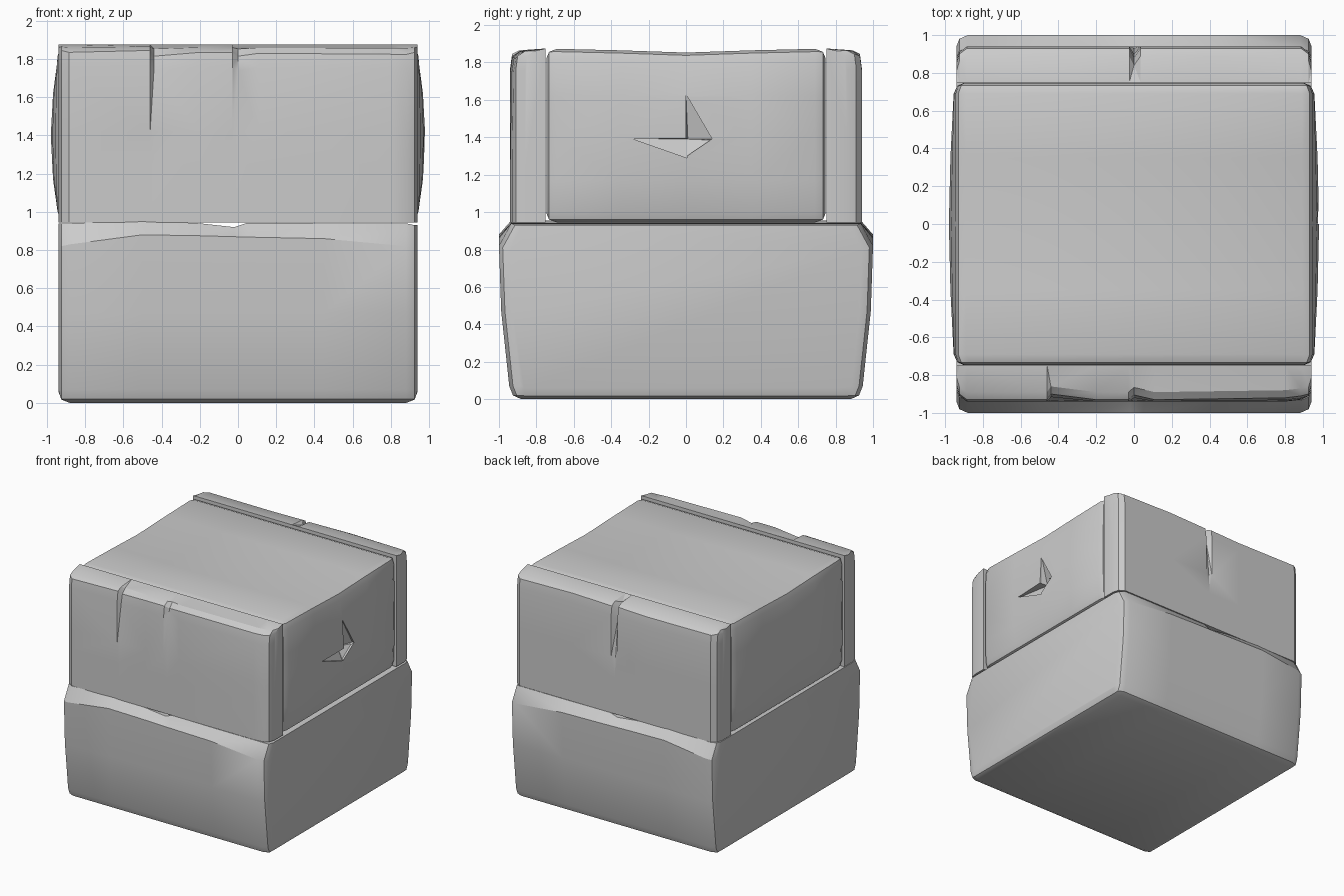
import bpy, bmesh
from math import radians

if "Cube" in bpy.data.objects:
    bpy.data.objects.remove(bpy.data.objects["Cube"])


def make(name, bm):
    bmesh.ops.recalc_face_normals(bm, faces=bm.faces)
    me = bpy.data.meshes.new(name)
    bm.to_mesh(me)
    bm.free()
    ob = bpy.data.objects.new(name, me)
    bpy.context.collection.objects.link(ob)
    return ob


def smooth(ob):
    bpy.ops.object.select_all(action='DESELECT')
    ob.select_set(True)
    bpy.context.view_layer.objects.active = ob
    bpy.ops.object.shade_smooth_by_angle(angle=radians(28))


def loft(name, rings):
    """Skin equal-length rings of 3D points and cap both ends."""
    bm = bmesh.new()
    vs = [[bm.verts.new(p) for p in r] for r in rings]
    n = len(vs[0])
    for a, b in zip(vs, vs[1:]):
        for i in range(n):
            j = (i + 1) % n
            bm.faces.new((a[i], a[j], b[j], b[i]))
    bm.faces.new(vs[0])
    bm.faces.new(vs[-1])
    bmesh.ops.triangulate(bm, faces=[f for f in bm.faces if len(f.verts) == 4])
    ob = make(name, bm)
    smooth(ob)
    return ob


# Lower block: bulging sides and a chipped, sloping ledge around the top
def base_ring(x, inset, ledge, top, lift):
    side = [(0.88, 0), (0.925, 0.02), (0.945, 0.07), (0.988, 0.47),
            (1.0, ledge), (0.935, top)]
    pts = [(y - inset, max(z, lift)) for y, z in side]
    return ([(x, -y, z) for y, z in pts] +
            [(x, y, z) for y, z in reversed(pts)])


loft("lower_block", [base_ring(*s) for s in [
    (-0.94, 0.06, 0.82, 0.94, 0.06), (-0.925, 0.02, 0.82, 0.94, 0.018),
    (-0.88, 0, 0.83, 0.94, 0), (-0.5, 0, 0.88, 0.955, 0),
    (-0.2, 0, 0.875, 0.94, 0), (-0.02, 0, 0.87, 0.92, 0),
    (0.05, 0, 0.868, 0.943, 0), (0.45, 0, 0.86, 0.94, 0),
    (0.88, 0, 0.82, 0.94, 0), (0.925, 0.02, 0.81, 0.93, 0.018),
    (0.94, 0.06, 0.80, 0.93, 0.06)]])


# Front and back slabs: worn outer top edge with shallow vertical grooves
def slab_ring(s, x, inset, drop, groove):
    y = 0.94 - inset
    pts = [(0.75, 0.945), (0.75, 1.875), (y - 0.05 - groove, 1.865 - drop * 0.4),
           (y - 0.01 - groove, 1.845 - drop), (y - groove * 0.8, 1.77 - drop),
           (y - groove * 0.2, 1.42), (y, 1.25), (y, 0.945)]
    return [(x, s * p, z) for p, z in pts]


front = [(-0.94, 0.08, 0.01, 0), (-0.925, 0.03, 0, 0), (-0.885, 0, 0.01, 0),
         (-0.46, 0, 0, 0), (-0.44, 0, 0.03, 0.03), (-0.2, 0, 0.01, 0),
         (-0.03, 0, 0.01, 0), (0.0, 0, 0.03, 0.025), (0.11, 0, 0.015, 0),
         (0.8, 0, 0.02, 0.01), (0.885, 0.01, 0.02, 0.01),
         (0.925, 0.03, 0.01, 0), (0.94, 0.08, 0.01, 0)]
back = [(-0.94, 0.08, 0.01, 0), (-0.925, 0.03, 0, 0), (-0.885, 0, 0.01, 0),
        (-0.3, 0, 0.015, 0), (-0.025, 0, 0.005, 0), (0.0, 0, 0.05, 0.05),
        (0.035, 0, 0.01, 0), (0.4, 0, 0, 0), (0.885, 0, 0.01, 0),
        (0.925, 0.03, 0, 0), (0.94, 0.08, 0.01, 0)]
loft("front_slab", [slab_ring(-1, *r) for r in front])
loft("back_slab", [slab_ring(1, *r) for r in back])


# Core block between the slabs: rounded edges, ends bulging in x
def core_ring(y, inset, bulge, top):
    lo = 0.945
    pts = [(0.89, lo), (0.93, lo + 0.015), (0.945, lo + 0.06),
           (0.95 + bulge * 0.6, 1.17), (0.95 + bulge, 1.4),
           (0.95 + bulge * 0.6, 1.62), (0.945, top - 0.06),
           (0.93, top - 0.015), (0.89, top)]
    pts = [(x - inset, min(max(z, lo + inset), top - inset)) for x, z in pts]
    return ([(x, y, z) for x, z in pts] +
            [(-x, y, z) for x, z in reversed(pts)])


core = loft("core_block", [core_ring(*r) for r in [
    (-0.747, 0.05, 0.0, 1.872), (-0.732, 0.015, 0.0, 1.872),
    (-0.69, 0, 0.005, 1.873), (-0.35, 0, 0.022, 1.865), (0, 0, 0.03, 1.853),
    (0.35, 0, 0.022, 1.865), (0.69, 0, 0.005, 1.873),
    (0.732, 0.015, 0.0, 1.872), (0.747, 0.05, 0.0, 1.872)]])

# Angular chips knocked out of the right end of the core
chips = [[(0, 1.63), (0.14, 1.39), (0, 1.375)],
         [(-0.28, 1.39), (0.01, 1.395), (0.005, 1.29)],
         [(0, 1.395), (0.13, 1.385), (0.005, 1.30)]]
for k, tri in enumerate(chips):
    bm = bmesh.new()
    pts = [(1.0, y, z) for y, z in tri] + [(0.96, y, z) for y, z in tri]
    for p in pts + [(0.91, 0.01, 1.39)]:
        bm.verts.new(p)
    hull = bmesh.ops.convex_hull(bm, input=bm.verts)
    inner = {v for v in hull["geom_interior"] if isinstance(v, bmesh.types.BMVert)}
    bmesh.ops.delete(bm, geom=list(inner), context='VERTS')
    cutter = make("chip_cutter_%d" % k, bm)
    cutter.hide_render = True
    cutter.hide_set(True)
    cut = core.modifiers.new("chip", 'BOOLEAN')
    cut.operation = 'DIFFERENCE'
    cut.solver = 'EXACT'
    cut.object = cutter
